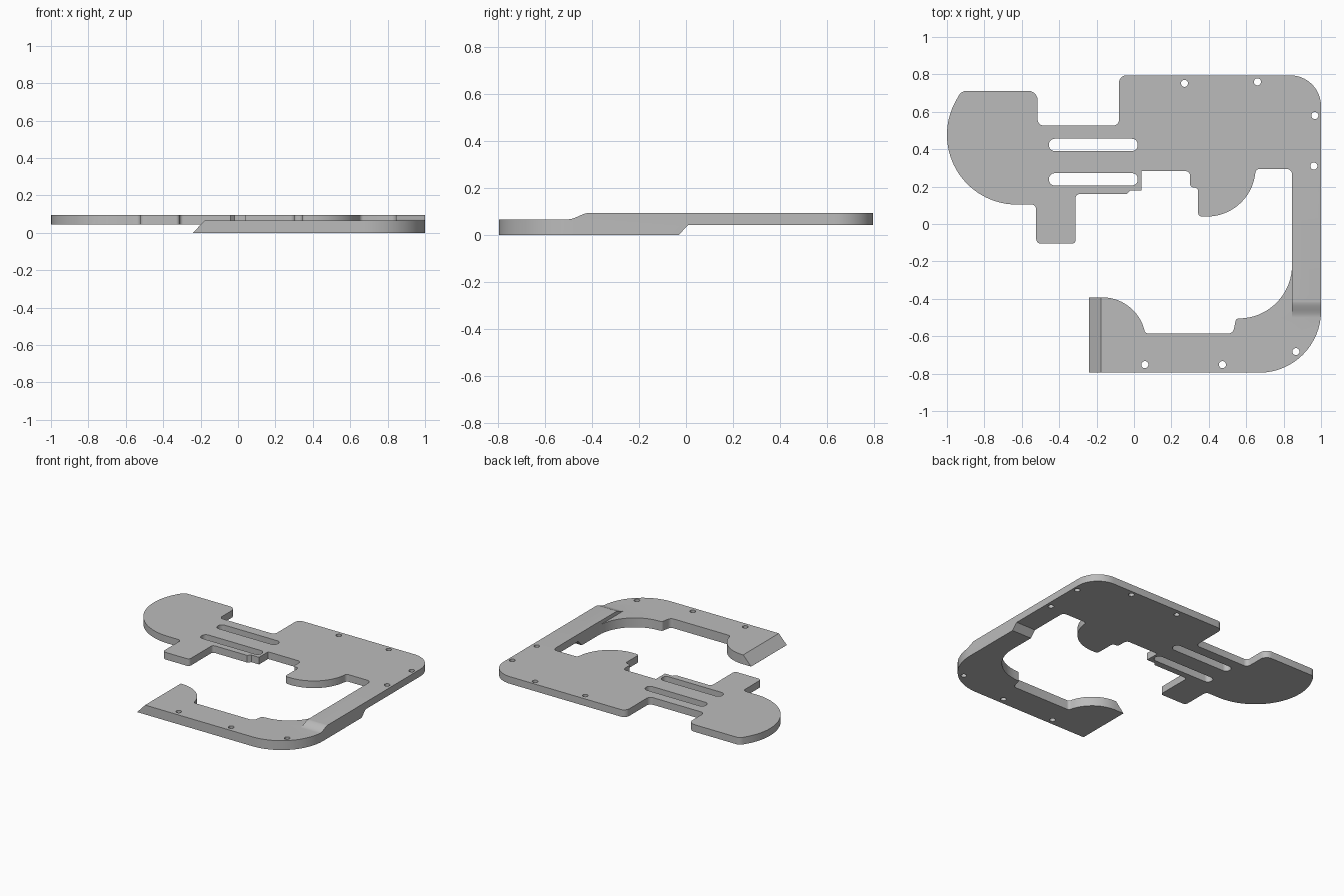
import bpy, bmesh, math
from mathutils import Vector

if "Cube" in bpy.data.objects:
    bpy.data.objects.remove(bpy.data.objects["Cube"])

TOP, LOW_TOP, UP_BOT = 0.094, 0.067, 0.043


def arc(cx, cy, r, a0, a1, n):
    """Points of an arc, angles in degrees, as sharp outline corners."""
    out = []
    for i in range(n + 1):
        a = math.radians(a0 + (a1 - a0) * i / n)
        out.append((cx + r * math.cos(a), cy + r * math.sin(a), 0))
    return out


def rounded(corners):
    """Turn (x, y, radius) corners into a filleted polygon."""
    pts = []
    for i, (x, y, r) in enumerate(corners):
        p = Vector((x, y))
        u = Vector(corners[i - 1][:2]) - p
        v = Vector(corners[(i + 1) % len(corners)][:2]) - p
        if r == 0:
            pts.append(p)
            continue
        half = u.angle(v) / 2
        t = min(r / math.tan(half), 0.48 * u.length, 0.48 * v.length)
        u.normalize()
        v.normalize()
        rad = t * math.tan(half)
        c = p + (u + v).normalized() * (rad / math.sin(half))
        a, b = p + u * t - c, p + v * t - c
        a0 = math.atan2(a.y, a.x)
        d = (math.atan2(b.y, b.x) - a0 + math.pi) % (2 * math.pi) - math.pi
        n = 16 if r > 0.1 else 6
        for k in range(n + 1):
            ang = a0 + d * k / n
            pts.append(c + rad * Vector((math.cos(ang), math.sin(ang))))
    return pts


def prism(name, pts, offset):
    """Solid made by sweeping a 3D polygon along an offset."""
    bm = bmesh.new()
    face = bm.faces.new([bm.verts.new(p) for p in pts])
    ext = bmesh.ops.extrude_face_region(bm, geom=[face], use_keep_orig=True)
    moved = [g for g in ext["geom"] if isinstance(g, bmesh.types.BMVert)]
    bmesh.ops.translate(bm, verts=moved, vec=offset)
    bmesh.ops.recalc_face_normals(bm, faces=bm.faces)
    me = bpy.data.meshes.new(name)
    bm.to_mesh(me)
    bm.free()
    ob = bpy.data.objects.new(name, me)
    bpy.context.collection.objects.link(ob)
    ob.hide_render = True
    return ob


def box(name, x0, x1, y0, y1, z0, z1):
    return prism(name, [(x0, y0, z0), (x1, y0, z0), (x1, y1, z0), (x0, y1, z0)],
                 (0, 0, z1 - z0))


# Plate outline: rounded head, bridge, main panel, side arm, front arm
outline = (
    arc(-0.627, 0.477, 0.373, 270, 150, 28)
    + [(-0.922, 0.712, 0.05), (-0.515, 0.712, 0.05), (-0.515, 0.527, 0.03),
       (-0.08, 0.527, 0.03), (-0.08, 0.795, 0.04), (1.0, 0.795, 0.165),
       (1.0, -0.795, 0.33), (-0.24, -0.795, 0), (-0.24, -0.392, 0)]
    + arc(-0.17, -0.625, 0.233, 90, 18, 14)
    + [(0.06, -0.585, 0.02), (0.53, -0.585, 0.03), (0.545, -0.507, 0.02)]
    + arc(0.56, -0.22, 0.285, 272, 360, 18)
    + [(0.845, 0.295, 0.03), (0.652, 0.295, 0.03)]
    + arc(0.39, 0.30, 0.26, -10, -90, 18)
    + [(0.343, 0.04, 0.02), (0.343, 0.195, 0.02), (0.30, 0.195, 0.02),
       (0.30, 0.283, 0.025), (0.04, 0.283, 0), (0.04, 0.18, 0),
       (-0.02, 0.18, 0), (-0.04, 0.16, 0), (-0.312, 0.16, 0.02),
       (-0.312, -0.105, 0.02), (-0.523, -0.105, 0.025), (-0.523, 0.104, 0.025)])
loops = [rounded(outline)]

# Two long slots in the bridge
for y0, y1 in ((0.39, 0.456), (0.206, 0.272)):
    loops.append(rounded([(x, y, 0.031) for x, y in
                          ((-0.455, y0), (0.02, y0), (0.02, y1), (-0.455, y1))]))

# Round screw holes
for x, y in ((0.27, 0.752), (0.66, 0.76), (0.967, 0.58), (0.962, 0.31),
             (0.866, -0.682), (0.473, -0.752), (0.058, -0.752)):
    loops.append([Vector(p[:2]) for p in arc(x, y, 0.019, 0, 345, 23)])

# Filled flat curve extruded to full height
cu = bpy.data.curves.new("plate_outline", "CURVE")
cu.dimensions = "2D"
cu.fill_mode = "BOTH"
cu.extrude = TOP / 2
for loop in loops:
    sp = cu.splines.new("POLY")
    sp.points.add(len(loop) - 1)
    for pt, p in zip(sp.points, loop):
        pt.co = (p.x, p.y, 0, 1)
    sp.use_cyclic_u = True
tmp = bpy.data.objects.new("plate_outline", cu)
bpy.context.collection.objects.link(tmp)
dg = bpy.context.evaluated_depsgraph_get()
mesh = bpy.data.meshes.new_from_object(tmp.evaluated_get(dg))
bpy.data.objects.remove(tmp)

bm = bmesh.new()
bm.from_mesh(mesh)
bmesh.ops.remove_doubles(bm, verts=bm.verts, dist=0.00005)
bmesh.ops.translate(bm, verts=bm.verts, vec=(0, 0, TOP / 2))
bmesh.ops.recalc_face_normals(bm, faces=bm.faces)
bm.to_mesh(mesh)
bm.free()
plate = bpy.data.objects.new("stepped_plate", mesh)
bpy.context.collection.objects.link(plate)

# Cutters: soft step on top, chamfered step below, bevelled arm end
ramp = []
for i in range(11):
    s = i / 10
    ramp.append((-1.1, -0.5 + 0.09 * s,
                 LOW_TOP + (TOP + 0.0005 - LOW_TOP) * s * s * (3 - 2 * s)))
cutters = [
    prism("top_step_cutter", [(-1.1, -0.9, LOW_TOP)] + ramp
          + [(-1.1, -0.41, 0.2), (-1.1, -0.9, 0.2)], (2.2, 0, 0)),
    box("arm_top_cutter", -1.1, 0.844, -0.6, -0.22, LOW_TOP, 0.2),
    prism("under_cutter", [(-1.1, -0.073, -UP_BOT), (-1.1, 0.01, UP_BOT),
                           (-1.1, 0.9, UP_BOT), (-1.1, 0.9, -UP_BOT)], (2.2, 0, 0)),
    box("tab_under_cutter", -0.8, 0.0, -0.2, 0.13, -0.1, UP_BOT),
    prism("end_cutter", [(-0.334, -0.9, -0.1), (-0.053, -0.9, 0.2),
                         (-0.4, -0.9, 0.2)], (0, 0.6, 0)),
]
for c in cutters:
    m = plate.modifiers.new(c.name, "BOOLEAN")
    m.operation = "DIFFERENCE"
    m.solver = "EXACT"
    m.object = c
dg = bpy.context.evaluated_depsgraph_get()
dg.update()
final = bpy.data.meshes.new_from_object(plate.evaluated_get(dg))
plate.modifiers.clear()
plate.data = final
for c in cutters:
    bpy.data.objects.remove(c)

# Single grey finish
grey = bpy.data.materials.new("plain_grey")
grey.diffuse_color = (0.5, 0.5, 0.5, 1)
grey.use_nodes = True
grey.node_tree.nodes["Principled BSDF"].inputs["Base Color"].default_value = grey.diffuse_color
plate.data.materials.clear()
plate.data.materials.append(grey)

bpy.context.view_layer.objects.active = plate
plate.select_set(True)
bpy.ops.object.shade_smooth_by_angle(angle=math.radians(30))
